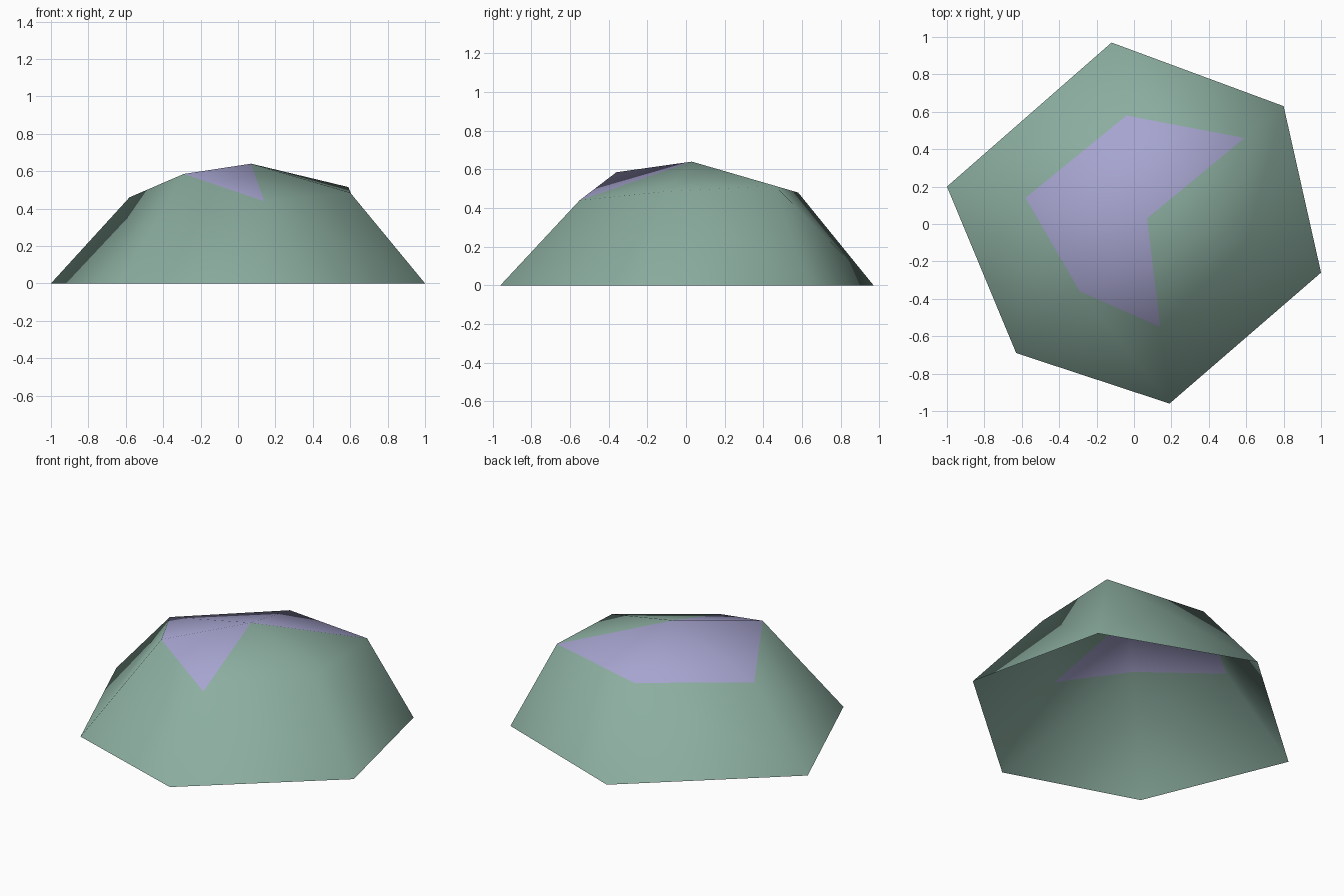
import bpy
import bmesh

if "Cube" in bpy.data.objects:
    bpy.data.objects.remove(bpy.data.objects["Cube"], do_unlink=True)


def make_material(name, color):
    mat = bpy.data.materials.new(name)
    mat.use_nodes = True
    mat.diffuse_color = color
    mat.node_tree.nodes["Principled BSDF"].inputs["Base Color"].default_value = color
    return mat


# Rings run counter-clockwise seen from above
base_outline = [(-1.0, 0.20), (-0.63, -0.69), (0.19, -0.96),
                (1.0, -0.26), (0.80, 0.63), (-0.12, 0.97)]
shoulder_outline = [(-0.58, 0.14, 0.46), (-0.29, -0.36, 0.585), (0.14, -0.55, 0.44),
                    (0.60, -0.11, 0.485), (0.59, 0.46, 0.515), (-0.04, 0.58, 0.48)]
peak_point = (0.07, 0.03, 0.64)
bare_corner = 3  # the shoulder corner whose top faces keep the side colour

bm = bmesh.new()
base = [bm.verts.new((x, y, 0)) for x, y in base_outline]
shoulder = [bm.verts.new(p) for p in shoulder_outline]
peak = bm.verts.new(peak_point)

count = len(base)
for i in range(count):
    j = (i + 1) % count
    # Sloping side, open underneath
    bm.faces.new((base[i], base[j], shoulder[i]))
    bm.faces.new((base[j], shoulder[j], shoulder[i]))
    # Top fan, with a coloured patch
    top = bm.faces.new((shoulder[i], shoulder[j], peak))
    top.material_index = 0 if bare_corner in (i, j) else 1

for face in bm.faces:
    face.smooth = True

mesh = bpy.data.meshes.new("rock_mound")
bm.to_mesh(mesh)
bm.free()
mesh.materials.append(make_material("grey_green", (0.26, 0.42, 0.35, 1)))
mesh.materials.append(make_material("soft_violet", (0.38, 0.37, 0.62, 1)))

mound = bpy.data.objects.new("rock_mound", mesh)
bpy.context.collection.objects.link(mound)
